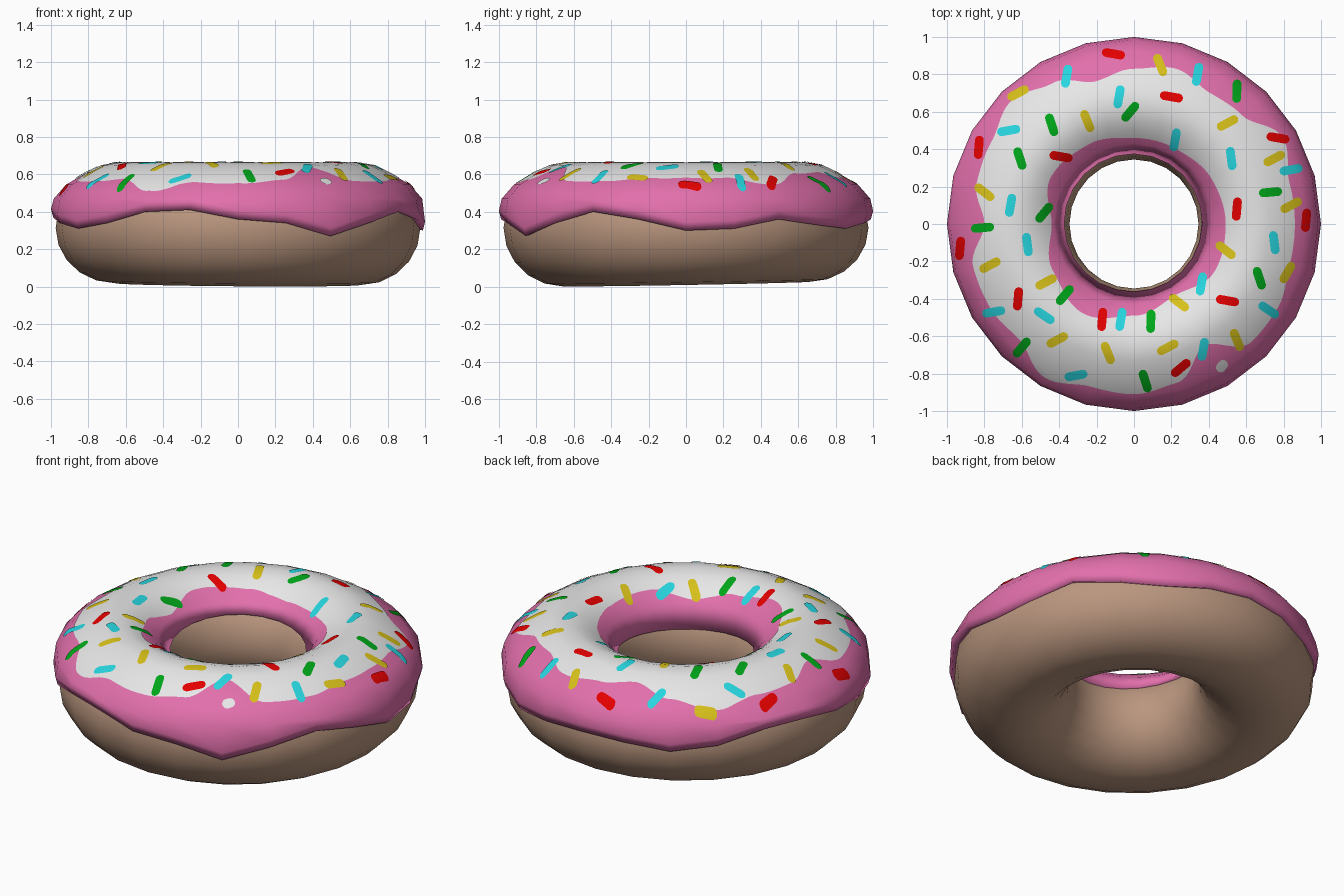
import bpy, bmesh, math

if "Cube" in bpy.data.objects:
    bpy.data.objects.remove(bpy.data.objects["Cube"])

SEG = 24
STEP = 2 * math.pi / SEG


def material(name, *rgb):
    m = bpy.data.materials.new(name)
    m.diffuse_color = (*rgb, 1)
    m.use_nodes = True
    m.node_tree.nodes["Principled BSDF"].inputs["Base Color"].default_value = m.diffuse_color
    return m


PINK = material("pink_icing", 0.76, 0.16, 0.41)
DOUGH = material("baked_dough", 0.49, 0.305, 0.21)
WHITE = material("white_icing", 0.8, 0.8, 0.8)
RED = material("red", 0.78, 0, 0)
YELLOW = material("yellow", 0.68, 0.53, 0.01)
CYAN = material("cyan", 0.02, 0.67, 0.74)
GREEN = material("green", 0, 0.38, 0.01)


def lerp_table(table, x):
    """Piecewise linear lookup in sorted (x, value) pairs."""
    x = max(x, table[0][0])
    for (a, va), (b, vb) in zip(table, table[1:]):
        if x <= b:
            return va + (vb - va) * (x - a) / (b - a)
    return table[-1][1]


def wave(values, t):
    """Smooth closed curve through values spaced evenly round the circle."""
    n = len(values)
    k, f = divmod(t * n / math.tau, 1)
    f = (1 - math.cos(math.pi * f)) / 2
    return values[int(k) % n] * (1 - f) + values[int(k + 1) % n] * f


def facet(theta):
    """Radius of a unit 24-sided polygon in direction theta."""
    return math.cos(STEP / 2) / math.cos(theta % STEP - STEP / 2)


def make_object(name, grids, mat, close_u=False, close_v=False, up=False):
    """Skin one or more grids (lists of rows of points) with quads."""
    bm = bmesh.new()
    for rows in grids:
        vs = [[bm.verts.new(p) for p in row] for row in rows]
        nu, nv = len(vs), len(vs[0])
        for i in range(nu if close_u else nu - 1):
            for j in range(nv if close_v else nv - 1):
                k, l = (i + 1) % nu, (j + 1) % nv
                bm.faces.new((vs[i][j], vs[k][j], vs[k][l], vs[i][l]))
    bm.normal_update()
    if up:
        for f in bm.faces:
            if f.normal.z < 0:
                f.normal_flip()
    else:
        bmesh.ops.recalc_face_normals(bm, faces=bm.faces)
    me = bpy.data.meshes.new(name)
    bm.to_mesh(me)
    bm.free()
    me.materials.append(mat)
    me.shade_smooth()
    ob = bpy.data.objects.new(name, me)
    bpy.context.collection.objects.link(ob)
    return ob


def revolve(name, profile_at, mat, close_v):
    rows = []
    for i in range(SEG):
        t = i * STEP
        rows.append([(r * math.cos(t), r * math.sin(t), z) for r, z in profile_at(t)])
    return make_object(name, [rows], mat, close_u=True, close_v=close_v)


# Dough ring: elliptical section, slightly uneven underneath
def dough_profile(t):
    dip = 0.013 * math.cos(t + math.radians(68))
    points = []
    for k in range(20):
        a = k * math.pi / 10
        points.append((0.66 + 0.315 * math.cos(a),
                       0.314 + 0.3 * math.sin(a) + dip * min(0, math.sin(a))))
    return points


revolve("dough_ring", dough_profile, DOUGH, True)

# Pink icing shell with a wavy lower edge (one height per side)
DRIP = [.30, .31, .36, .33, .31, .34, .36, .35, .32, .35, .41, .41,
        .37, .34, .31, .34, .40, .41, .36, .34, .27, .34, .40, .36]
TOP = [(.43, .55), (.50, .607), (.56, .638), (.64, .663), (.73, .647),
       (.815, .607), (.92, .545), (.985, .47)]


def icing_profile(t):
    zl = DRIP[round(t / STEP) % SEG]
    zi = 0.462 + 0.04 * math.cos(t - math.radians(124))
    ri = 0.36 + 0.2 * (zi - 0.42)
    return ([(ri + 0.045, zi + 0.005), (ri, zi)] + TOP
            + [(1, zl + 0.045), (0.988, zl), (0.955, zl + 0.01)])


icing = revolve("icing", icing_profile, PINK, False)


def on_icing(x, y, lift):
    """Point just above the icing at plan position x, y."""
    r = math.hypot(x, y) / facet(math.atan2(y, x))
    return (x, y, lerp_table(TOP, r) + lift)


def borrow_shading(ob):
    """Painted plates take the smooth normals of the icing below."""
    m = ob.modifiers.new("icing_normals", 'DATA_TRANSFER')
    m.object = icing
    m.use_loop_data = True
    m.data_types_loops = {'CUSTOM_NORMAL'}
    m.loop_mapping = 'POLYINTERP_NEAREST'


# White painted patch between two wavy outlines
OUTER = [.86, .86, .92, .82, .81, .86, .83, .79, .87, .93, .88, .87,
         .80, .89, .89, .87, .95, .90, .91, .88, .75, .89, .89, .86]
INNER = [.49, .48, .46, .46, .49, .51, .44, .50, .55, .49, .44, .50]
rows = []
for i in range(12 * SEG):
    t = i * STEP / 12
    a, b = wave(INNER, t), wave(OUTER, t)
    radii = [a + (b - a) * n / 28 for n in range(29)]
    rows.append([on_icing(r * math.cos(t), r * math.sin(t), 0.003) for r in radii])
borrow_shading(make_object("white_patch", [rows], WHITE, close_u=True, up=True))


# Sprinkles: thin capsule plates laid on the icing
def capsule(x, y, degrees, length=0.124, width=0.047):
    c, s = math.cos(math.radians(degrees)), math.sin(math.radians(degrees))
    h, w = length / 2, width / 2
    grid = []
    for i in range(15):
        u = -h * math.cos(math.pi * i / 14)
        over = max(0, abs(u) - (h - w))
        half = max(math.sqrt(max(w * w - over * over, 0)), 0.002)
        grid.append([on_icing(x + u * c - v * half * s, y + u * s + v * half * c, 0.0065)
                     for v in (-1, -0.5, 0, 0.5, 1)])
    return grid


def sprinkles(name, mat, by_tilt):
    """Scatter sprinkles of one colour, grouped by their tilt in degrees."""
    grids = [capsule(x, y, tilt) for tilt, spots in by_tilt.items() for x, y in spots]
    borrow_shading(make_object(name, grids, mat, up=True))


sprinkles("red_sprinkles", RED, {
    -10: [(-.11, .91), (.2, .68), (.77, .46), (-.39, .36), (.5, -.41)],
    85: [(-.83, .41), (-.62, -.4), (-.17, -.51), (.55, .08), (.92, .02), (-.93, -.13)],
    40: [(.25, -.77)]})
sprinkles("yellow_sprinkles", YELLOW, {
    28: [(-.62, .7), (.75, .35), (.84, .1), (-.77, -.22), (-.47, -.31),
         (-.41, -.62), (.18, -.66), (.5, .54)],
    -68: [(.14, .85), (-.25, .55), (.55, -.62), (-.14, -.69)],
    -38: [(-.8, .17), (.49, -.14), (.24, -.42)],
    60: [(.82, -.26)]})
sprinkles("cyan_sprinkles", CYAN, {
    80: [(-.36, .79), (.34, .8), (-.08, .68), (.22, .45), (-.66, .1), (.36, -.32),
         (-.07, -.51), (.37, -.67)],
    -83: [(.52, .35), (-.57, -.11), (.75, -.1)],
    10: [(-.67, .5), (.84, .29), (-.75, -.47), (-.31, -.81)],
    -34: [(-.48, -.49), (.72, -.46)]})
sprinkles("green_sprinkles", GREEN, {
    50: [(-.02, .6), (-.48, .06), (-.37, -.38), (-.6, -.66)],
    5: [(.73, .17), (-.81, -.02)],
    88: [(.55, .71), (.09, -.52)],
    -72: [(-.44, .53), (-.61, .35), (.67, -.29), (.06, -.84)]})

# Small pale fleck on the pink
borrow_shading(make_object("white_fleck", [capsule(.47, -.76, 50, .07, .052)],
                           WHITE, up=True))
